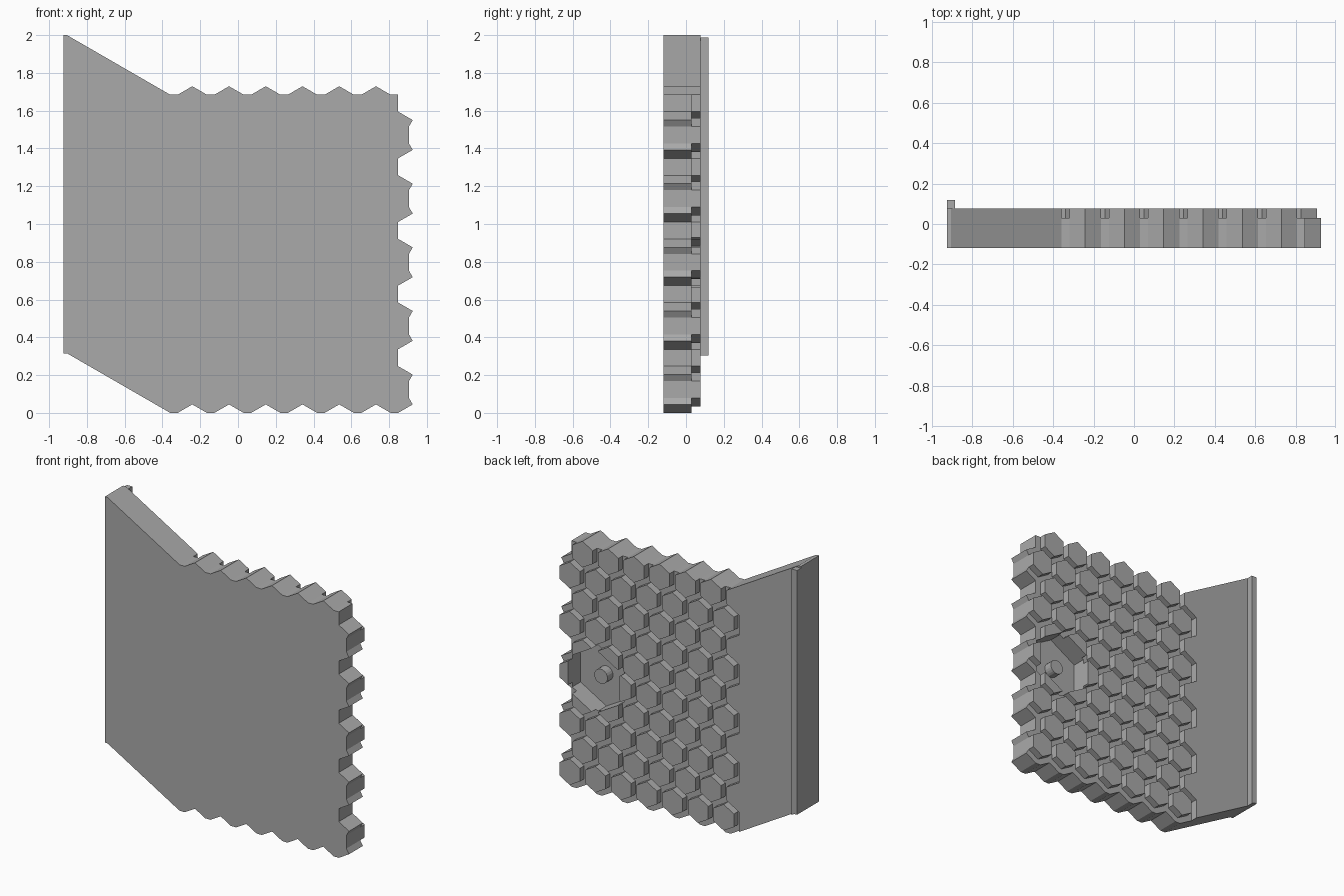
import bpy, bmesh, math

if "Cube" in bpy.data.objects:
    bpy.data.objects.remove(bpy.data.objects["Cube"], do_unlink=True)

grey = bpy.data.materials.new("plain_grey")
grey.use_nodes = True
grey.diffuse_color = (0.4, 0.4, 0.4, 1)
grey.node_tree.nodes["Principled BSDF"].inputs["Base Color"].default_value = (0.4, 0.4, 0.4, 1)

# Grid of pointed-top hexagons
PITCH = 0.1945
ROW = PITCH * math.sqrt(3) / 2
A = 0.0775                      # half width across flats
R = A / math.cos(math.pi / 6)   # corner radius
H = R / 2                       # half side length
X0 = -0.242
ROWS, COLS = 10, 6
FRONT, FLOOR, BACK = -0.12, 0.03, 0.077
TAN = math.tan(math.pi / 6)


def row_z(i):
    return ROW * (ROWS - i) - H


def prisms(name, profiles, y0, y1):
    """Extrude (x, z) profiles along y into one object."""
    bm = bmesh.new()
    for pts in profiles:
        face = bm.faces.new([bm.verts.new((x, y0, z)) for x, z in pts])
        ext = bmesh.ops.extrude_face_region(bm, geom=[face])["geom"]
        moved = [g for g in ext if isinstance(g, bmesh.types.BMVert)]
        bmesh.ops.translate(bm, verts=moved, vec=(0, y1 - y0, 0))
    bmesh.ops.recalc_face_normals(bm, faces=bm.faces[:])
    mesh = bpy.data.meshes.new(name)
    bm.to_mesh(mesh)
    bm.free()
    mesh.materials.append(grey)
    obj = bpy.data.objects.new(name, mesh)
    bpy.context.collection.objects.link(obj)
    return obj


def ngon(x, z, r, n=6):
    return [(x + r * math.sin(math.tau * k / n), z + r * math.cos(math.tau * k / n))
            for k in range(n)]


def rim(i):
    """Zigzag of hexagon tops along row i, left to right."""
    z, pts = row_z(i) + H, []
    for k in range(COLS):
        x = X0 + k * PITCH
        pts += [(x - A, z), (x, z + H), (x + A, z)]
    return pts


# Interlocking base slab
left, shoulder = -0.925, -0.905
joint = X0 - PITCH + A
rise = (joint - shoulder) * TAN
top, bottom = row_z(0) + H, row_z(ROWS) + H
valley = X0 + COLS * PITCH - A
tip = valley + A
tooth = X0 + (COLS - 0.5) * PITCH + A

outline = [(left, top + rise), (shoulder, top + rise), (joint, top)] + rim(0)
outline.append((valley, top))
for i in range(1, ROWS, 2):
    z = row_z(i)
    outline += [(valley, z + ROW - H), (tip, z + ROW - R), (tooth, z + H),
                (tooth, z - H), (tip, z - ROW + R), (valley, z - ROW + H)]
outline += rim(ROWS)[::-1]
outline += [(joint, bottom), (shoulder, bottom + rise), (left, bottom + rise)]
base = prisms("base_slab", [outline], FRONT, FLOOR)

# Raised side flange with its notched inner edge
inner = joint - PITCH / 2
step = H + PITCH / 2 * TAN
flange = [(left, bottom + rise), (left, top + rise), (shoulder, top + rise), (joint, top)]
for i in range(0, ROWS, 2):
    z = row_z(i)
    if i:
        flange += [(inner, z + step), (joint, z + H)]
    flange += [(joint, z - H), (inner, z - step)]
flange += [(inner, row_z(ROWS) + step), (shoulder, bottom + rise)]
prisms("side_flange", [flange], FLOOR, BACK)

# Lip along the outer edge of the flange
lip_in = -0.885
drop = (lip_in - shoulder) * TAN
lip = [(left, bottom + rise), (left, top + rise - drop), (lip_in, top + rise - drop),
       (lip_in, bottom + rise - drop), (shoulder, bottom + rise)]
prisms("edge_lip", [lip], BACK, 0.12)

# Raised hexagon pads
pads = []
for i in range(ROWS):
    odd = i % 2
    for k in range(COLS + odd):
        pads.append(ngon(X0 + (k - odd / 2) * PITCH, row_z(i), R))
pad_obj = prisms("hexagon_pads", pads, FLOOR, BACK)

# Large hexagonal pocket
px, pz, pocket_floor = 0.645, row_z(5), -0.06
cutter = prisms("pocket_cutter", [ngon(px, pz, 0.226)], pocket_floor, 0.2)
cutter.hide_render = True
for obj in (base, pad_obj):
    mod = obj.modifiers.new("pocket", "BOOLEAN")
    mod.operation = "DIFFERENCE"
    mod.solver = "EXACT"
    mod.object = cutter
    bpy.context.view_layer.objects.active = obj
    bpy.ops.object.modifier_apply(modifier=mod.name)
bpy.data.objects.remove(cutter, do_unlink=True)

# Peg standing in the pocket
prisms("pocket_peg", [ngon(px, pz, 0.05, 20)], pocket_floor, 0.0)
